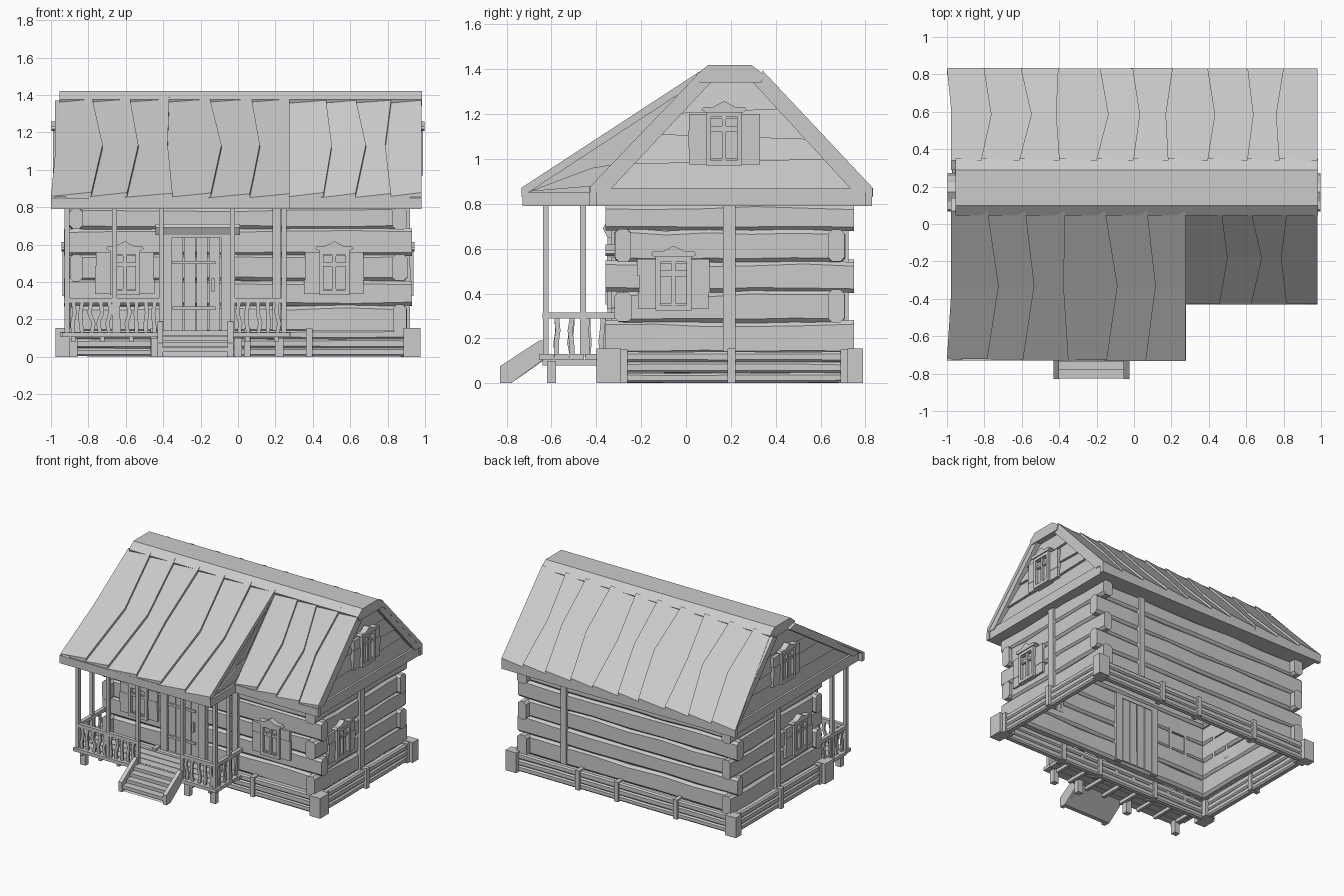
import bpy, bmesh, math, random
from mathutils import Matrix, Vector

if "Cube" in bpy.data.objects:
    bpy.data.objects.remove(bpy.data.objects["Cube"])
random.seed(4)
R = random.uniform

def loft(bm, rings):
    """Skin a list of equal-sized closed rings and cap both ends."""
    vs = [[bm.verts.new(p) for p in r] for r in rings]
    n = len(vs[0])
    for a, b in zip(vs, vs[1:]):
        for i in range(n):
            bm.faces.new((a[i], a[(i + 1) % n], b[(i + 1) % n], b[i]))
    bm.faces.new(vs[0])
    bm.faces.new(vs[-1][::-1])

def box(bm, x0, x1, y0, y1, z0, z1):
    loft(bm, [[(x0, y0, z), (x1, y0, z), (x1, y1, z), (x0, y1, z)] for z in (z0, z1)])

def prism_x(bm, prof, x0, x1):
    loft(bm, [[(x, y, z) for y, z in prof] for x in (x0, x1)])

def log(bm, axis, a, b, c, t, z0, z1, n=6, jit=.008, ch=.018):
    """Rough-hewn chamfered timber from a to b along x or y, centred on c."""
    rings = []
    for i in range(n + 1):
        s = a + (b - a) * i / n
        lo, hi, k = z0 - R(0, jit), z1 + R(-jit, jit), t + R(-jit, jit) * .5
        prof = [(-k + ch, lo), (k - ch, lo), (k, lo + ch), (k, hi - ch),
                (k - ch, hi), (-k + ch, hi), (-k, hi - ch), (-k, lo + ch)]
        rings.append([(s, c + u, z) if axis == 'x' else (c + u, s, z) for u, z in prof])
    loft(bm, rings)

def done(bm, name, M=None):
    if M:
        bm.transform(M)
    bmesh.ops.recalc_face_normals(bm, faces=bm.faces)
    me = bpy.data.meshes.new(name)
    bm.to_mesh(me)
    bm.free()
    ob = bpy.data.objects.new(name, me)
    bpy.context.collection.objects.link(ob)

def boxes(name, lst, M=None):
    bm = bmesh.new()
    for b in lst:
        box(bm, *b)
    done(bm, name, M)

# Log walls, courses interlocking at the corners
levels = [.13, .275, .41, .545, .685, .80]
fb, sd = bmesh.new(), bmesh.new()
for i, (z0, z1) in enumerate(zip(levels, levels[1:])):
    long_fb = i % 2
    ex = .93 if long_fb else .86
    for y in (-.28, .67):
        log(fb, 'x', -ex, ex, y, .037, z0, z1)
    ya, yb = (-.28, .67) if long_fb else (-.36, .75)
    for x in (-.865, .865):
        log(sd, 'y', ya, yb, x, .037, z0, z1, 5)
done(fb, "front_back_logs")
done(sd, "side_logs")

# Foundation of three stacked beams with corner and middle posts
bm = bmesh.new()
for i in range(3):
    z0, z1 = i * .048, i * .048 + .046
    for y in (-.335, .735):
        log(bm, 'x', -.92, .92, y, .025, z0 if i else .004, z1, 5, .003, .01)
    for x in (-.915, .915):
        log(bm, 'y', -.34, .74, x, .025, z0 if i else .004, z1, 4, .003, .01)
done(bm, "foundation_beams")
posts = []
for s in (-1, 1):
    xa, xb = sorted((s * .885, s * .975))
    posts += [(xa, xb, -.40, -.29, 0, .155), (xa, xb, .72, .79, 0, .155)]
    xa, xb = sorted((s * .87, s * .95))
    posts += [(xa, xb, -.30, -.26, 0, .15), (xa, xb, .69, .73, 0, .15)]
    xa, xb = sorted((s * .88, s * .96))
    posts += [(xa, xb, .185, .22, 0, .155)]
for x in (-.45, .05, .38):
    posts += [(x - .017, x + .017, -.375, -.30, 0, .15), (x - .017, x + .017, .70, .775, 0, .15)]
boxes("foundation_posts", posts)

# Vertical battens clamping the walls
boxes("wall_battens", [(.185, .23, -.335, -.30, .14, .8), (.51, .555, .69, .725, .14, .8),
                       (.885, .92, .165, .22, .14, .8), (-.92, -.885, .165, .22, .14, .8)])

# Roof bodies
bm = bmesh.new()
prism_x(bm, [(-.42, .79), (.82, .79), (.82, .84), (.33, 1.36), (.08, 1.36), (-.42, .84)], -.93, .93)
done(bm, "main_roof_body")
bm = bmesh.new()
prism_x(bm, [(-.72, .79), (-.3, .79), (.12, 1.36), (.07, 1.36), (-.72, .84)], -.935, .262)
done(bm, "porch_roof_body")
bm = bmesh.new()
prism_x(bm, [(.045, 1.375), (.10, 1.42), (.29, 1.42), (.35, 1.375), (.335, 1.34), (.06, 1.34)], -.955, .985)
done(bm, "ridge_cap")
boxes("eave_boards", [(-1, .275, -.73, -.70, .79, .85), (.275, .98, -.43, -.40, .79, .85),
                      (-1, .98, .80, .83, .79, .85)])

def roof(name, edges, eave, top):
    """Overlapping crooked roof boards between two (y, z) lines."""
    bm, n = bmesh.new(), len(edges)
    ts, last = (0, .5, 1), n - 1
    line = [[x + (0 if i in (0, last) else d) for d in (R(-.03, .0), R(.02, .045) * (1 if i % 3 else -1), R(-.03, 0))]
            for i, x in enumerate(edges)]
    if edges[0] < -.9:
        line[0] = [-1, -.975, -.95]
    for i in range(last):
        rings, e = [], R(-.015, .005)
        for k, t in enumerate(ts):
            s = t if k else e * (eave[0] - top[0]) / .8
            y = eave[0] + (top[0] - eave[0]) * s
            z = eave[1] + (top[1] - eave[1]) * s
            a, b = line[i][k], line[i + 1][k] + (.012 if i < last - 1 else 0)
            rings.append([(a, y, z - .015), (b, y, z - .015), (b, y, z + .026), (a, y, z + .004)])
        loft(bm, rings)
    done(bm, name)

roof("porch_roof_boards", [-1, -.78, -.58, -.35, -.14, .08, .275], (-.73, .848), (.07, 1.37))
roof("front_roof_boards", [.275, .46, .64, .81, .98], (-.43, .848), (.07, 1.37))
roof("back_roof_boards", [-1, -.8, -.6, -.4, -.19, 0, .2, .4, .6, .79, .98], (.83, .848), (.34, 1.37))

# Gables: tilted boards, base beam and rake trim
for side, fy, nm in ((1, -.43, "right"), (-1, -.73, "left")):
    yf = lambda z: fy + (.07 - fy) * (z - .85) / .52
    yb = lambda z: .83 - .49 * (z - .85) / .52
    bm = bmesh.new()
    cuts = [(.865, .865), (.975, 1.0), (1.11, 1.085), (1.2, 1.225), (1.35, 1.35)]
    for (a0, b0), (a1, b1) in zip(cuts, cuts[1:]):
        q = [(yf(a0), a0), (yb(b0), b0), (yb(b1), b1), (yf(a1), a1)]
        loft(bm, [[(side * .92, y, z) for y, z in q],
                  [(side * (.957 if z < (a0 + a1) / 2 else .938), y, z) for y, z in q]])
    done(bm, nm + "_gable_boards")
    bm = bmesh.new()
    prism_x(bm, [(fy, .79), (.83, .79), (.83, .85), (.815, .868), (fy + .02, .868), (fy, .85)], side * .92, side * .972)
    w = .05 if side > 0 else .07
    prism_x(bm, [(fy, .85), (fy + w + .03, .85), (.07 + w, 1.35), (.07, 1.37)], side * .92, side * .978)
    prism_x(bm, [(.83, .85), (.75, .85), (.29, 1.35), (.34, 1.37)], side * .92, side * .978)
    done(bm, nm + "_gable_trim")

# Boards closing the porch roof end
bm = bmesh.new()
prism_x(bm, [(-.73, .79), (-.43, .79), (-.43, .85), (-.73, .85)], .25, .278)
prism_x(bm, [(-.70, .855), (-.40, .88), (-.30, .98), (-.42, .96)], .25, .272)
prism_x(bm, [(-.40, .98), (-.28, 1.01), (.04, 1.33), (.03, 1.33)], .25, .268)
done(bm, "porch_end_boards")

# Windows in local axes: x across, y outward negative, z up
def window(name, loc, rot):
    bm = bmesh.new()
    for s in (-1, 1):
        for k in range(3):
            z = -.115 + k * .075
            a, b = sorted((s * .07, s * (.155 + R(0, .008))))
            box(bm, a, b, -.016 - .003 * (k % 2), .01, z, z + .075)
        a, b = sorted((s * .058, s * .08))
        box(bm, a, b, -.035, .075, -.118, .118)
        box(bm, -.08, .08, -.035, .075, s * .108 - .012, s * .108 + .012)
        a, b = sorted((s * .008, s * .058))
        for z0, z1 in ((-.096, -.088), (.03, .038), (.05, .058), (.088, .096)):
            box(bm, a, b, -.024, 0, z0, z1)
    box(bm, -.06, .06, -.012, .06, -.1, .1)
    box(bm, -.009, .009, -.03, 0, -.1, .1)
    box(bm, -.06, .06, -.028, 0, .037, .051)
    prof = [(-.085, .118), (.085, .118), (.102, .128), (.092, .142), (.05, .142),
            (0, .168), (-.05, .142), (-.092, .142), (-.102, .128)]
    loft(bm, [[(x, y, z) for x, z in prof] for y in (-.042, .01)])
    done(bm, name, Matrix.Translation(loc) @ Matrix.Rotation(rot, 4, 'Z'))

q = math.pi / 2
window("front_window_left", (-.605, -.318, .45), 0)
window("front_window_right", (.515, -.318, .45), 0)
window("side_window_right", (.902, -.055, .445), q)
window("side_window_left", (-.902, -.055, .445), -q)
window("gable_window_right", (.955, .17, 1.09), q)
window("gable_window_left", (-.955, .17, 1.09), -q)

# Door with planks, straps, handle and cornice
boxes("door_frame", [(-.41, -.355, -.35, -.23, .13, .65), (-.09, -.035, -.35, -.23, .13, .65),
                     (-.41, -.035, -.35, -.23, .635, .665)])
boxes("door_planks", [(-.355 + i * .0665, -.295 + i * .0665, -.335 - .004 * (i % 2), -.235, .14, .64) for i in range(4)])
boxes("door_hardware", [(-.35, -.12, -.348, -.33, .25, .268), (-.35, -.12, -.348, -.33, .495, .513),
                        (-.142, -.125, -.36, -.335, .35, .42)])
bm = bmesh.new()
prism_x(bm, [(-.30, .65), (-.35, .65), (-.37, .69), (-.36, .71), (-.30, .71)], -.44, .01)
done(bm, "door_cornice")

# Porch deck, joists and supports
bm = bmesh.new()
for i in range(5):
    y = -.655 + i * .068
    box(bm, -.945 + R(-.008, .008), .275 + R(-.008, .008), y, y + .064, .105, .128 + R(0, .005))
for i in range(8):
    x = -.88 + i * .155
    box(bm, x - .012, x + .012, -.64, -.31, .08, .106)
for x in (-.88, -.44, .0, .22):
    box(bm, x - .022, x + .022, -.62, -.58, 0, .1)
done(bm, "porch_deck")

# Roof posts
spots = [(x, -.625) for x in (-.915, -.66, -.41, -.03, .245)] + [(-.915, -.46), (.245, -.46)]
boxes("porch_posts", [(x - .013, x + .013, y - .013, y + .013, .12, .81) for x, y in spots])

# Railings with wavy balusters
def railing(name, p, q, n):
    bm = bmesh.new()
    p, q = Vector(p), Vector(q)
    x0, x1, y0, y1 = min(p.x, q.x) - .014, max(p.x, q.x) + .014, min(p.y, q.y) - .014, max(p.y, q.y) + .014
    box(bm, x0, x1, y0, y1, .288, .315)
    d = (q - p).normalized()
    e = Vector((-d.y, d.x))
    for i in range(n):
        c = p.lerp(q, (i + .7) / (n + .4))
        rings = []
        for z, o in ((.12, 0), (.18, R(-.012, .012)), (.235, R(-.012, .012)), (.295, 0)):
            rings.append([(*(c + d * (o + a * .011) + e * b * .007), z)
                          for a, b in ((-1, -1), (1, -1), (1, 1), (-1, 1))])
        loft(bm, rings)
    done(bm, name)

railing("front_railing_left", (-.915, -.625), (-.41, -.625), 10)
railing("front_railing_right", (-.03, -.625), (.245, -.625), 5)
railing("side_railing_left", (-.915, -.625), (-.915, -.32), 4)
railing("side_railing_right", (.245, -.625), (.245, -.32), 4)

# Stairs: two stringers and four treads
bm = bmesh.new()
for x in (-.43, -.055):
    prism_x(bm, [(-.83, 0), (-.78, 0), (-.63, .11), (-.63, .19), (-.655, .19), (-.83, .075)], x, x + .03)
for i in range(4):
    y = -.825 + i * .045
    prism_x(bm, [(y, .025 + i * .03), (y + .07, .025 + i * .03), (y + .07, .05 + i * .03), (y, .05 + i * .03)], -.41, -.045)
prism_x(bm, [(-.81, 0), (-.78, 0), (-.63, .105), (-.63, .125)], -.41, -.045)
done(bm, "porch_stairs")
